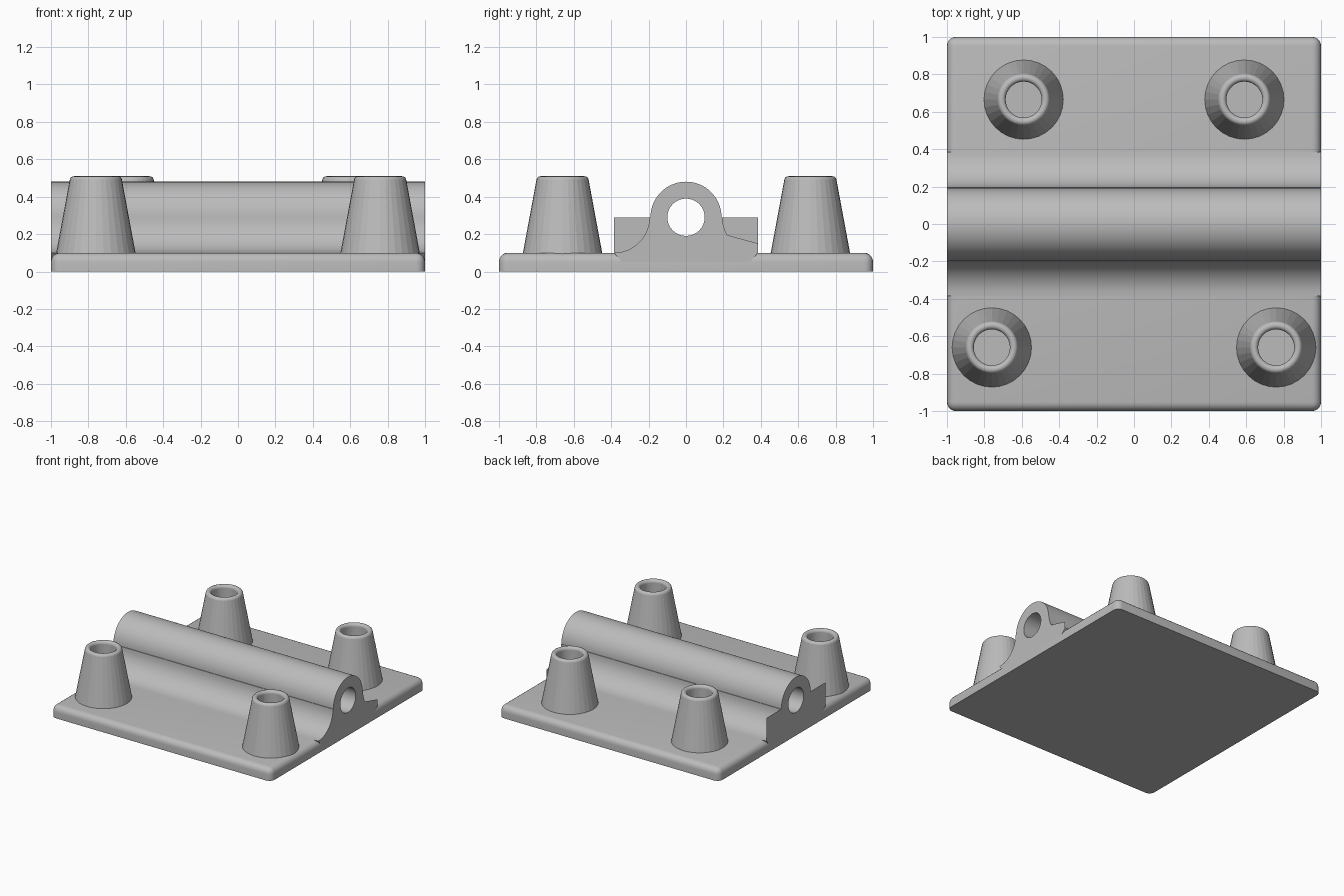
import bpy, bmesh
from math import sin, cos, pi, radians

if "Cube" in bpy.data.objects:
    bpy.data.objects.remove(bpy.data.objects["Cube"])

grey = bpy.data.materials.new("light_grey")
grey.use_nodes = True
COLOUR = (0.5, 0.5, 0.5, 1)
grey.diffuse_color = COLOUR
grey.node_tree.nodes["Principled BSDF"].inputs["Base Color"].default_value = COLOUR

PLATE_TOP, AXIS_Z = 0.10, 0.29
BAR_R, HOLE_R, FILLET_Y = 0.19, 0.10, 0.385


def finish(name, bm, smooth_angle=None):
    mesh = bpy.data.meshes.new(name)
    bm.to_mesh(mesh)
    bm.free()
    obj = bpy.data.objects.new(name, mesh)
    bpy.context.collection.objects.link(obj)
    mesh.materials.append(grey)
    if smooth_angle:
        smooth(obj, smooth_angle)
    return obj


def smooth(obj, angle):
    bpy.ops.object.select_all(action="DESELECT")
    obj.select_set(True)
    bpy.context.view_layer.objects.active = obj
    bpy.ops.object.shade_smooth_by_angle(angle=radians(angle))


def arc(cy, cz, r, start, end, steps):
    """Points along an arc in the y-z plane, angles in degrees."""
    angles = [radians(start + (end - start) * i / steps) for i in range(steps + 1)]
    return [(cy + r * cos(a), cz + r * sin(a)) for a in angles]


# Base plate with rounded top and upright edges, sharp underneath
bm = bmesh.new()
bmesh.ops.create_cube(bm, size=2)
for v in bm.verts:
    v.co.z = PLATE_TOP if v.co.z > 0 else 0
rounded = [e for e in bm.edges if any(v.co.z > 0 for v in e.verts)]
bmesh.ops.bevel(bm, geom=rounded, offset=0.048, segments=5, profile=0.5, affect="EDGES")
finish("base_plate", bm, 35)

# Pivot bar: round top, fillets down to the plate, bore right through
right_fillet = arc(FILLET_Y, AXIS_Z, BAR_R, 270, 180, 12)
left_fillet = [(-y, z) for y, z in reversed(right_fillet)]
outline = ([(0.3, 0.005)] + right_fillet + arc(0, AXIS_Z, BAR_R, 0, 180, 32)
           + left_fillet + [(-0.3, 0.005)])
bore = arc(0, AXIS_Z, HOLE_R, 0, 360, 32)[:-1]
curve = bpy.data.curves.new("pivot_bar", "CURVE")
curve.dimensions = "2D"
curve.fill_mode = "BOTH"
curve.extrude = 1
for points in (outline, bore):
    spline = curve.splines.new("POLY")
    spline.points.add(len(points) - 1)
    for p, (y, z) in zip(spline.points, points):
        p.co = (y, z, 0, 1)
    spline.use_cyclic_u = True
bar = bpy.data.objects.new("pivot_bar", curve)
bpy.context.collection.objects.link(bar)
bar.rotation_euler = (pi / 2, 0, pi / 2)
curve.materials.append(grey)
bpy.ops.object.select_all(action="DESELECT")
bar.select_set(True)
bpy.context.view_layer.objects.active = bar
bpy.ops.object.convert(target="MESH")
bm = bmesh.new()
bm.from_mesh(bar.data)
bmesh.ops.remove_doubles(bm, verts=bm.verts, dist=0.0005)
bmesh.ops.recalc_face_normals(bm, faces=bm.faces)
bm.to_mesh(bar.data)
bm.free()
smooth(bar, 30)


# Thin end webs filling the fillet hollows
def web(name, x, points):
    bm = bmesh.new()
    face = bm.faces.new([bm.verts.new((x, y, z)) for y, z in points])
    face.normal_update()
    if face.normal.x * x < 0:
        face.normal_flip()
    finish(name, bm)


web("end_web_back", -1, right_fillet + [(FILLET_Y, AXIS_Z)])
web("end_web_front", -1, left_fillet + [(-FILLET_Y, AXIS_Z)])
low_arc = [p for p in right_fillet if p[1] < 0.215]
web("end_web_low", 1, low_arc + [(FILLET_Y, 0.15)])

# Tapered hollow posts: (radius, height) profile spun around z
RIM_R, RIM_Z, SIDES = 0.0215, 0.488, 32
profile = ([(0.213, 0.09), (0.212, PLATE_TOP)]
           + arc(0.118, RIM_Z, RIM_R, 10, 180, 8) + [(0.0965, PLATE_TOP + 0.005)])


def post(name, x, y):
    bm = bmesh.new()
    rings = [[bm.verts.new((x + r * cos(2 * pi * i / SIDES), y + r * sin(2 * pi * i / SIDES), z))
              for i in range(SIDES)] for r, z in profile]
    for k, (low, high) in enumerate(zip(rings, rings[1:])):
        for i in range(SIDES):
            j = (i + 1) % SIDES
            face = bm.faces.new((low[i], low[j], high[j], high[i]))
            face.smooth = 2 <= k < len(rings) - 2   # only the rim is smooth
    bm.faces.new(rings[-1])
    finish(name, bm)


for side, s in (("left", 1), ("right", -1)):
    post("front_post_" + side, s * 0.76, -0.66)
    post("back_post_" + side, s * 0.59, 0.665)
